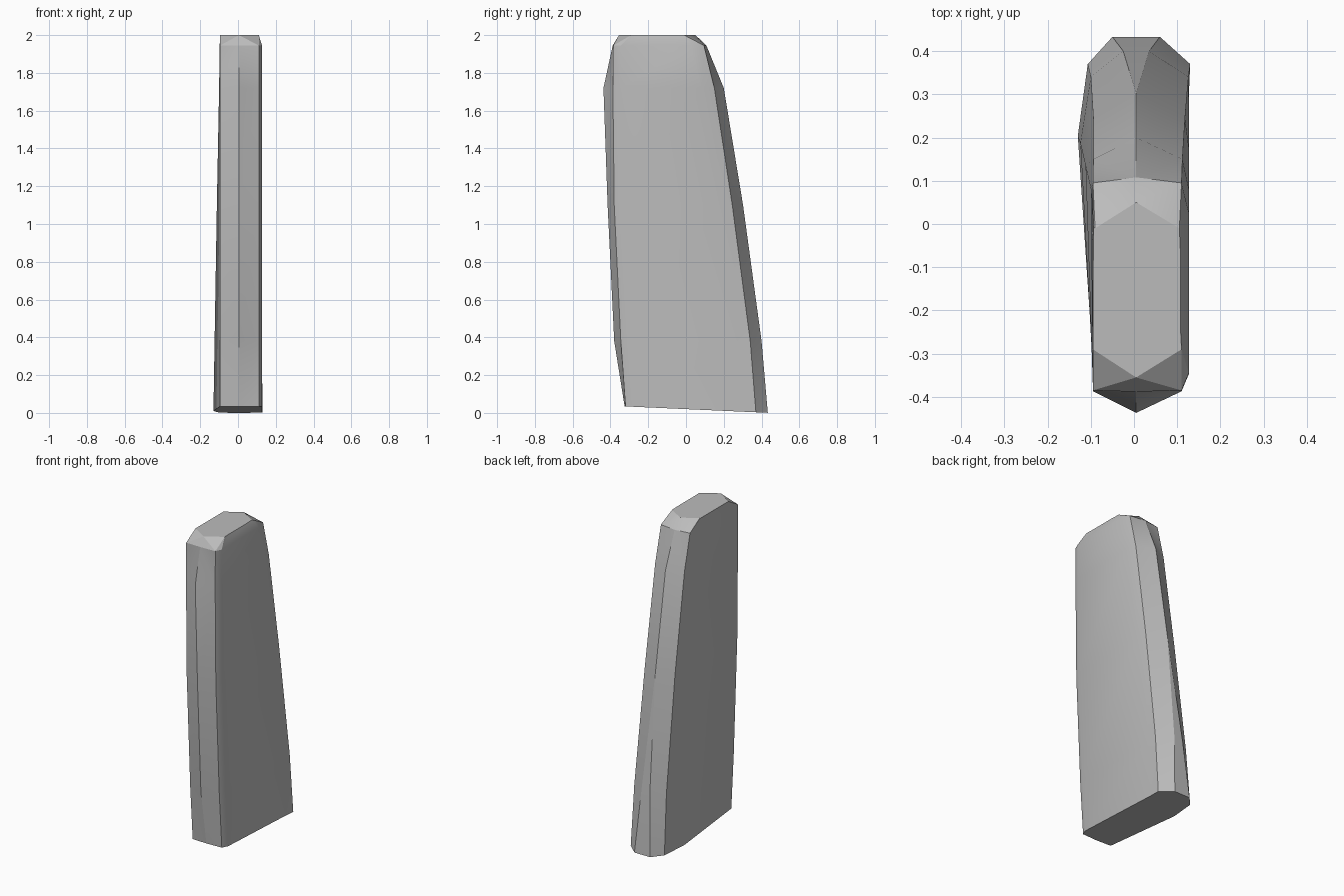
import bpy
import bmesh
import math

cube = bpy.data.objects.get("Cube")
if cube:
    bpy.data.objects.remove(cube)

stone = bpy.data.materials.new("stone_grey")
stone.use_nodes = True
grey = (0.5, 0.5, 0.5, 1)
stone.diffuse_color = grey
stone.node_tree.nodes["Principled BSDF"].inputs["Base Color"].default_value = grey

# Outline by height: z, front ridge y, front corner y, back corner y,
# back ridge y, back flat half width, right bulge x, right back x, left back x
LEVELS = [
    (0.0, -0.325, -0.32, 0.37, 0.433, 0.055, -0.13, -0.107, 0.13),
    (0.38, -0.38, -0.345, 0.34, 0.40, 0.03, -0.124, -0.10, 0.126),
    (1.1, -0.415, -0.38, 0.245, 0.302, 0.0, -0.112, -0.094, 0.118),
    (1.72, -0.437, -0.387, 0.15, 0.20, 0.0, -0.10, -0.094, 0.112),
    (1.945, -0.388, -0.385, 0.095, 0.108, 0.0, -0.097, -0.095, 0.11),
    (2.0, -0.355, -0.29, -0.01, 0.05, 0.0, -0.094, -0.09, 0.105),
]


def ring(bm, level):
    z, ridge, front, back, tail, flat, bulge, right, left = level
    top = z == 2.0
    side = 0.108 if top else 0.127
    points = [
        (0.005, ridge), (-0.095, front), (bulge, back * 0.55),
        (right, back), (0.005 - flat, tail), (0.005 + flat, tail),
        (left, back), (side, back - 0.07), (side, front + 0.04),
        (0.11, front),
    ]
    # The foot slopes down towards the back
    return [bm.verts.new((x, y, z if z else 0.02 - 0.045 * y)) for x, y in points]


# Tapered slab with faceted edges and a sloping, chamfered crown
bm = bmesh.new()
rings = [ring(bm, level) for level in LEVELS]
for low, high in zip(rings, rings[1:]):
    for i in range(len(low)):
        j = (i + 1) % len(low)
        bm.faces.new((low[j], low[i], high[i], high[j]))
bm.faces.new(rings[0])
bm.faces.new(list(reversed(rings[-1])))
bmesh.ops.remove_doubles(bm, verts=bm.verts, dist=0.0005)
bmesh.ops.triangulate(bm, faces=[f for f in bm.faces if len(f.verts) == 4])
bmesh.ops.recalc_face_normals(bm, faces=bm.faces)

mesh = bpy.data.meshes.new("standing_slab")
bm.to_mesh(mesh)
bm.free()
mesh.materials.append(stone)
slab = bpy.data.objects.new("standing_slab", mesh)
bpy.context.collection.objects.link(slab)
bpy.context.view_layer.objects.active = slab
slab.select_set(True)
bpy.ops.object.shade_smooth_by_angle(angle=math.radians(30))
